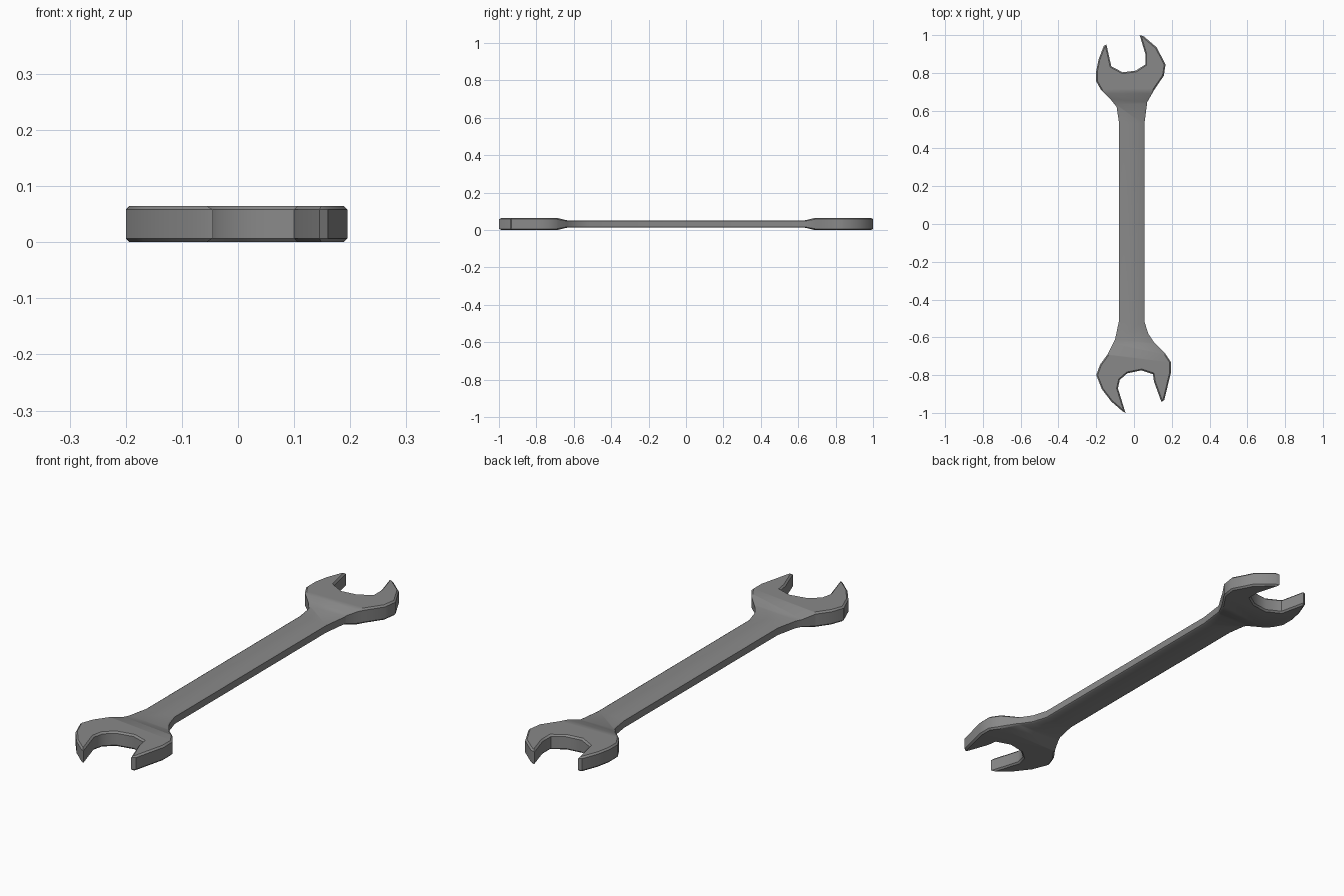
import bpy, bmesh

cube = bpy.data.objects.get("Cube")
if cube:
    bpy.data.objects.remove(cube, do_unlink=True)

# Steel
steel = bpy.data.materials.new("grey_steel")
steel.use_nodes = True
steel.diffuse_color = (0.25, 0.25, 0.25, 1)
steel.node_tree.nodes["Principled BSDF"].inputs["Base Color"].default_value = (0.25, 0.25, 0.25, 1)

# Outline of the back jaw, from the right of the handle round to the left
back_jaw = [(.055, .53), (.07, .645), (.11, .715), (.158, .785), (.167, .845), (.12, .935),
            (.05, .995), (.03, 1), (.06, .9), (.06, .845), (.01, .812), (-.06, .803),
            (-.12, .835), (-.146, .95), (-.16, .943), (-.188, .87), (-.2, .81), (-.2, .755),
            (-.175, .71), (-.12, .655), (-.092, .62), (-.08, .54)]
# Outline of the front jaw, from the left of the handle round to the right
front_jaw = [(-.08, -.515), (-.1, -.61), (-.14, -.69), (-.18, -.745), (-.2, -.8), (-.17, -.875),
             (-.12, -.94), (-.06, -.992), (-.045, -1), (-.085, -.87), (-.075, -.825),
             (-.035, -.79), (.04, -.775), (.1, -.795), (.106, -.835), (.145, -.942),
             (.16, -.932), (.195, -.79), (.195, -.73), (.165, -.685), (.105, -.625),
             (.075, -.58), (.055, -.515)]

THICK = 0.065
MID = THICK / 2
HANDLE = 0.6             # handle thickness relative to the jaws
RAMP = (0.635, 0.69)     # where the handle swells into each jaw


def thickness(y):
    t = (abs(y) - RAMP[0]) / (RAMP[1] - RAMP[0])
    return HANDLE + (1 - HANDLE) * min(max(t, 0), 1)


# Flat blank with chamfered rims
bm = bmesh.new()
base = bm.faces.new([bm.verts.new((x, y, 0)) for x, y in back_jaw + front_jaw])
top = bmesh.ops.extrude_face_region(bm, geom=[base])
for v in top["geom"]:
    if isinstance(v, bmesh.types.BMVert):
        v.co.z = THICK
if not base.is_valid or len([f for f in bm.faces if len(f.verts) > 4]) < 2:
    bm.faces.new([v for v in bm.verts if v.co.z == 0])
bmesh.ops.recalc_face_normals(bm, faces=bm.faces[:])
rims = [e for e in bm.edges if abs(e.verts[0].co.z - e.verts[1].co.z) < 1e-6]
bmesh.ops.bevel(bm, geom=rims, offset=0.007, segments=1, affect='EDGES')

# Cut across the ramps, then thin the handle
for y in (-RAMP[1], -RAMP[0], RAMP[0], RAMP[1]):
    bmesh.ops.bisect_plane(bm, geom=bm.verts[:] + bm.edges[:] + bm.faces[:],
                           plane_co=(0, y, 0), plane_no=(0, 1, 0))
for v in bm.verts:
    v.co.z = MID + (v.co.z - MID) * thickness(v.co.y)
bmesh.ops.recalc_face_normals(bm, faces=bm.faces[:])

mesh = bpy.data.meshes.new("open_ended_spanner")
bm.to_mesh(mesh)
bm.free()
mesh.materials.append(steel)
spanner = bpy.data.objects.new("open_ended_spanner", mesh)
bpy.context.collection.objects.link(spanner)
bpy.context.view_layer.objects.active = spanner
spanner.select_set(True)
bpy.ops.object.shade_smooth_by_angle(angle=0.7)
